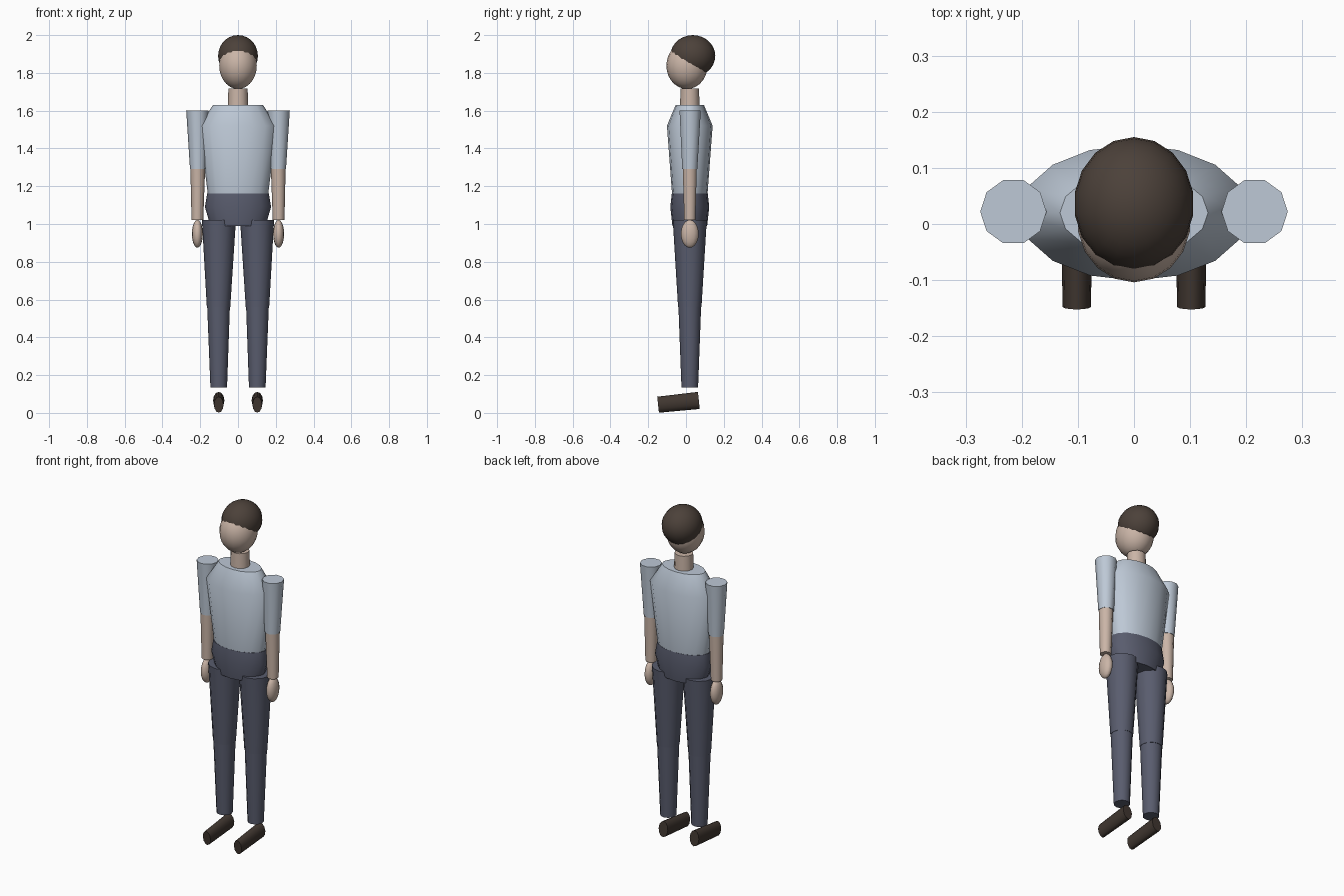
import bpy, bmesh, math
from mathutils import Matrix, Vector

if "Cube" in bpy.data.objects:
    bpy.data.objects.remove(bpy.data.objects["Cube"])

CY = 0.02  # depth of the body's centre line


def material(name, rgb):
    m = bpy.data.materials.new(name)
    m.diffuse_color = (*rgb, 1)
    m.use_nodes = True
    m.node_tree.nodes["Principled BSDF"].inputs["Base Color"].default_value = m.diffuse_color
    return m


SHIRT = material("pale_blue_shirt", (0.51, 0.58, 0.67))
SKIN = material("skin", (0.59, 0.46, 0.385))
TROUSERS = material("slate_trousers", (0.10, 0.108, 0.155))
HAIR = material("dark_brown_hair", (0.072, 0.053, 0.042))
SHOE = material("dark_brown_shoe", (0.052, 0.038, 0.030))


def finish(name, bm, mat):
    bmesh.ops.recalc_face_normals(bm, faces=bm.faces)
    me = bpy.data.meshes.new(name)
    bm.to_mesh(me)
    bm.free()
    me.materials.append(mat)
    ob = bpy.data.objects.new(name, me)
    bpy.context.collection.objects.link(ob)
    bpy.ops.object.select_all(action='DESELECT')
    ob.select_set(True)
    bpy.context.view_layer.objects.active = ob
    bpy.ops.object.shade_smooth_by_angle(angle=math.radians(48))
    return ob


def loft(name, mat, sides, rings, matrix=Matrix()):
    """Closed tube through elliptical rings (x, y, z, radius_x, radius_y)."""
    bm = bmesh.new()
    loops = []
    for x, y, z, rx, ry in rings:
        loops.append([bm.verts.new(matrix @ Vector((
            x + rx * math.cos(2 * math.pi * i / sides),
            y + ry * math.sin(2 * math.pi * i / sides), z)))
            for i in range(sides)])
    for a, b in zip(loops, loops[1:]):
        for i in range(sides):
            j = (i + 1) % sides
            bm.faces.new((a[i], a[j], b[j], b[i]))
    bm.faces.new(loops[0])
    bm.faces.new(loops[-1])
    return finish(name, bm, mat)


def ellipsoid(name, mat, centre, radii, segments, rings):
    bm = bmesh.new()
    bmesh.ops.create_uvsphere(
        bm, u_segments=segments, v_segments=rings, radius=1,
        matrix=Matrix.Translation(centre) @ Matrix.Diagonal((*radii, 1)))
    return finish(name, bm, mat)


# Trunk
loft("torso", SHIRT, 16, [(0, CY, 1.16, 0.16, 0.094),
                          (0, CY, 1.52, 0.205, 0.121),
                          (0, CY, 1.63, 0.132, 0.075)])
loft("pelvis", TROUSERS, 16, [(0, CY, 0.99, 0.146, 0.092),
                              (0, CY, 1.09, 0.175, 0.103),
                              (0, CY, 1.162, 0.163, 0.095)])

# Head
loft("neck", SKIN, 12, [(0, CY, 1.61, 0.054, 0.052), (0, CY, 1.717, 0.051, 0.049)])
ellipsoid("head", SKIN, (0, 0.005, 1.838), (0.101, 0.109, 0.123), 18, 14)
ellipsoid("hair", HAIR, (0, 0.036, 1.89), (0.107, 0.119, 0.11), 18, 14)

# Arms and legs on both sides
for side, s in (("left", 1), ("right", -1)):
    loft(side + "_upper_arm", SHIRT, 10, [(s * 0.212, CY, 1.29, 0.042, 0.042),
                                          (s * 0.215, CY + 0.002, 1.60, 0.059, 0.059)])
    loft(side + "_forearm", SKIN, 10, [(s * 0.215, CY, 1.02, 0.031, 0.031),
                                       (s * 0.213, CY, 1.295, 0.039, 0.039)])
    ellipsoid(side + "_hand", SKIN, (s * 0.215, CY, 0.948), (0.029, 0.047, 0.074), 12, 10)
    loft(side + "_thigh", TROUSERS, 12, [(s * 0.103, CY, 0.56, 0.062, 0.062),
                                         (s * 0.101, CY, 1.02, 0.09, 0.09)])
    loft(side + "_shin", TROUSERS, 12, [(s * 0.102, CY, 0.135, 0.044, 0.044),
                                        (s * 0.103, CY, 0.56, 0.06, 0.06)])
    # Shoe: a flattened tapered tube lying along y, heel raised a little
    lie = Matrix.Translation((0, 0.068, 0.066)) @ Matrix.Rotation(math.radians(96), 4, 'X')
    loft(side + "_shoe", SHOE, 12, [(s * 0.102, 0, 0, 0.03, 0.0455),
                                    (s * 0.102, 0, 0.217, 0.025, 0.0425)], lie)
